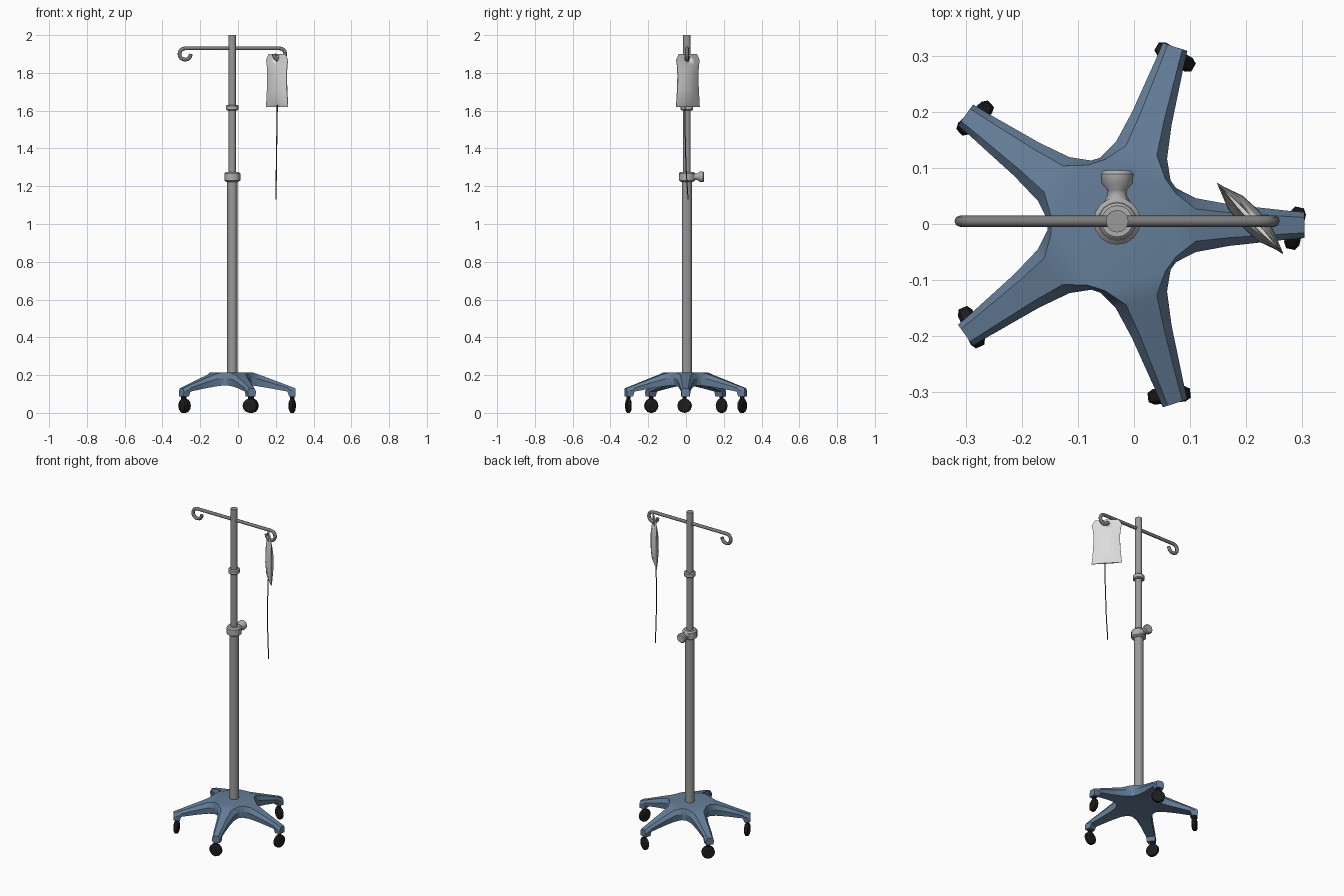
import bpy, bmesh
from math import sin, cos, pi, radians
from mathutils import Matrix, Vector

if "Cube" in bpy.data.objects:
    bpy.data.objects.remove(bpy.data.objects["Cube"])

AXIS = Vector((-0.03, 0.005, 0))     # pole axis
HUB = Vector((-0.03, -0.002, 0))     # centre of the base


def material(name, r, g, b):
    m = bpy.data.materials.new(name)
    m.use_nodes = True
    m.diffuse_color = (r, g, b, 1)
    m.node_tree.nodes["Principled BSDF"].inputs["Base Color"].default_value = (r, g, b, 1)
    return m


BLUE = material("slate blue", 0.13, 0.21, 0.32)
STEEL = material("steel grey", 0.32, 0.32, 0.32)
DARK = material("dark steel", 0.2, 0.2, 0.2)
PALE = material("pale grey", 0.42, 0.42, 0.42)
BAG = material("bag white", 0.72, 0.72, 0.72)
BLACK = material("black rubber", 0.012, 0.012, 0.012)
TUBE = material("tube grey", 0.06, 0.06, 0.06)


def finish(name, bm, mat, smooth=None, matrix=None):
    bmesh.ops.recalc_face_normals(bm, faces=bm.faces)
    mesh = bpy.data.meshes.new(name)
    bm.to_mesh(mesh)
    bm.free()
    ob = bpy.data.objects.new(name, mesh)
    bpy.context.collection.objects.link(ob)
    mesh.materials.append(mat)
    if matrix:
        ob.matrix_world = matrix
    if smooth:
        bpy.ops.object.select_all(action='DESELECT')
        bpy.context.view_layer.objects.active = ob
        ob.select_set(True)
        bpy.ops.object.shade_smooth_by_angle(angle=radians(smooth))
    return ob


def loft(bm, rings):
    """Skin a row of equal closed rings and cap both ends."""
    rows = [[bm.verts.new(p) for p in ring] for ring in rings]
    n = len(rows[0])
    for a, b in zip(rows, rows[1:]):
        for i in range(n):
            j = (i + 1) % n
            bm.faces.new((a[i], a[j], b[j], b[i]))
    bm.faces.new(rows[0])
    bm.faces.new(rows[-1])


def lathe(name, profile, mat, matrix, sides=16, smooth=40):
    """Turn (radius, height) points about the local z axis."""
    bm = bmesh.new()
    loft(bm, [[(r * cos(2 * pi * i / sides), r * sin(2 * pi * i / sides), z)
               for i in range(sides)] for r, z in profile])
    return finish(name, bm, mat, smooth, matrix)


def pipe(name, points, radius, mat, resolution=2):
    curve = bpy.data.curves.new(name, 'CURVE')
    curve.dimensions = '3D'
    curve.bevel_depth = radius
    curve.bevel_resolution = resolution
    curve.use_fill_caps = True
    spline = curve.splines.new('POLY')
    spline.points.add(len(points) - 1)
    for sp, p in zip(spline.points, points):
        sp.co = (*p, 1)
    curve.materials.append(mat)
    ob = bpy.data.objects.new(name, curve)
    bpy.context.collection.objects.link(ob)
    bpy.ops.object.select_all(action='DESELECT')
    bpy.context.view_layer.objects.active = ob
    ob.select_set(True)
    bpy.ops.object.convert(target='MESH')
    bpy.ops.object.shade_smooth_by_angle(angle=radians(50))


# Five-armed base: arms swept outward and joined round a flat hub
# each section: distance, half width, top height, bottom height
SECTIONS = [(0.105, 0.066, 0.215, 0.145), (0.14, 0.048, 0.203, 0.14),
            (0.2, 0.037, 0.181, 0.13), (0.292, 0.027, 0.146, 0.113),
            (0.3, 0.026, 0.143, 0.088), (0.334, 0.023, 0.13, 0.088)]
bm = bmesh.new()
roots = []
for k in range(5):
    turn = Matrix.Translation(HUB) @ Matrix.Rotation(2 * pi * k / 5, 4, 'Z')
    rows = []
    for n, (r, w, top, low) in enumerate(SECTIONS):
        crown = 0.85 if n == 0 else 0.6
        shape = ((-0.9, 0), (-1, 0.6), (-crown, 1), (crown, 1), (1, 0.6), (0.9, 0))
        rows.append([bm.verts.new(turn @ Vector((r, w * s, low + (top - low) * h)))
                     for s, h in shape])
    for a, b in zip(rows, rows[1:]):
        for i in range(6):
            j = (i + 1) % 6
            bm.faces.new((a[i], a[j], b[j], b[i]))
    bm.faces.new(rows[-1])
    roots.append(rows[0])
for a, b in zip(roots, roots[1:] + roots[:1]):
    bm.faces.new((a[3], a[4], b[1], b[2]))
    bm.faces.new((a[4], a[5], b[0], b[1]))
bm.faces.new([root[i] for root in roots for i in (2, 3)])
bm.faces.new([root[i] for root in roots for i in (0, 5)])
finish("base", bm, BLUE, 25)

# Casters: bevelled wheels, each slightly swivelled
for k in range(5):
    angle = 2 * pi * k / 5 - radians(1)
    spot = HUB + Vector((0.317 * cos(angle), 0.317 * sin(angle), 0))
    lathe(f"caster_stem_{k + 1}", [(0.011, 0.05), (0.011, 0.1)], BLACK,
          Matrix.Translation(spot), 8)
    wheel = (Matrix.Translation(spot + Vector((0, 0, 0.038)))
             @ Matrix.Rotation(angle - radians(11), 4, 'Z') @ Matrix.Rotation(pi / 2, 4, 'Y'))
    lathe(f"caster_wheel_{k + 1}",
          [(0.028, -0.014), (0.038, -0.008), (0.038, 0.008), (0.028, 0.014)],
          BLACK, wheel, 12, 25)

# Telescopic pole and its collars
at_pole = Matrix.Translation(AXIS)
lathe("lower_pole", [(0.027, 0.18), (0.027, 1.24)], STEEL, at_pole)
lathe("upper_pole", [(0.02, 1.2), (0.02, 2.0)], STEEL, at_pole)
lathe("clamp_collar", [(0.03, 1.222), (0.042, 1.23), (0.042, 1.268), (0.034, 1.276)],
      PALE, at_pole)
lathe("upper_collar", [(0.028, 1.602), (0.033, 1.607), (0.033, 1.626), (0.028, 1.631)],
      PALE, at_pole)

# Clamp knob on the back of the collar
knob = Matrix.Translation(AXIS + Vector((0, 0, 1.25))) @ Matrix.Rotation(-pi / 2, 4, 'X')
lathe("clamp_knob", [(0.026, 0.03), (0.017, 0.046), (0.018, 0.056), (0.028, 0.068),
                     (0.029, 0.084), (0.024, 0.09)], PALE, knob, 14)

# Hanger bar curled into a hook at either end
curl = [(-0.25 + 0.03 * cos(a), 1.9 + 0.03 * sin(a))
        for a in (radians(90 + 22.5 * i) for i in range(13))]
left = [(AXIS.x + x, AXIS.y, z) for x, z in reversed(curl)]
right = [(AXIS.x - x, AXIS.y, z) for x, z in curl]
pipe("hanger_bar", left + right, 0.01, DARK)

# Fluid bag: pinched lens sections, wide at both seams (height, half width, half depth)
bag_at = Matrix.Translation((0.207, 0.01, 0)) @ Matrix.Rotation(radians(-47), 4, 'Z')
bm = bmesh.new()
rings = []
for z, w, t in [(1.62, 0.086, 0.004), (1.645, 0.083, 0.014), (1.71, 0.077, 0.021),
                (1.79, 0.074, 0.02), (1.84, 0.079, 0.013), (1.868, 0.085, 0.006),
                (1.9, 0.066, 0.004)]:
    rings.append([(w * u, t * v, z) for u, v in
                  ((1, 0.12), (0.5, 0.85), (0, 1), (-0.5, 0.85), (-1, 0.12),
                   (-1, -0.12), (-0.5, -0.85), (0, -1), (0.5, -0.85), (1, -0.12))])
loft(bm, rings)
bag = finish("fluid_bag", bm, BAG, 35, bag_at)

# Hanging hole through the top seam
hole = lathe("hole_cutter", [(0.016, -0.06), (0.016, 0.06)], BAG,
             bag_at @ Matrix.Translation((0, 0, 1.876)) @ Matrix.Rotation(pi / 2, 4, 'X'), 10)
hole.hide_render = True
cut = bag.modifiers.new("hanging_hole", 'BOOLEAN')
cut.operation = 'DIFFERENCE'
cut.object = hole
bpy.ops.object.select_all(action='DESELECT')
bpy.context.view_layer.objects.active = bag
bag.select_set(True)
bpy.ops.object.modifier_move_to_index(modifier=cut.name, index=0)
bpy.ops.object.modifier_apply(modifier=cut.name)
bpy.data.objects.remove(hole)

# Drip line hanging from the bag
pipe("drip_line", [(0.208, -0.004, 1.63), (0.206, -0.005, 1.5), (0.203, 0, 1.3),
                   (0.201, 0.011, 1.13)], 0.003, TUBE, 1)
